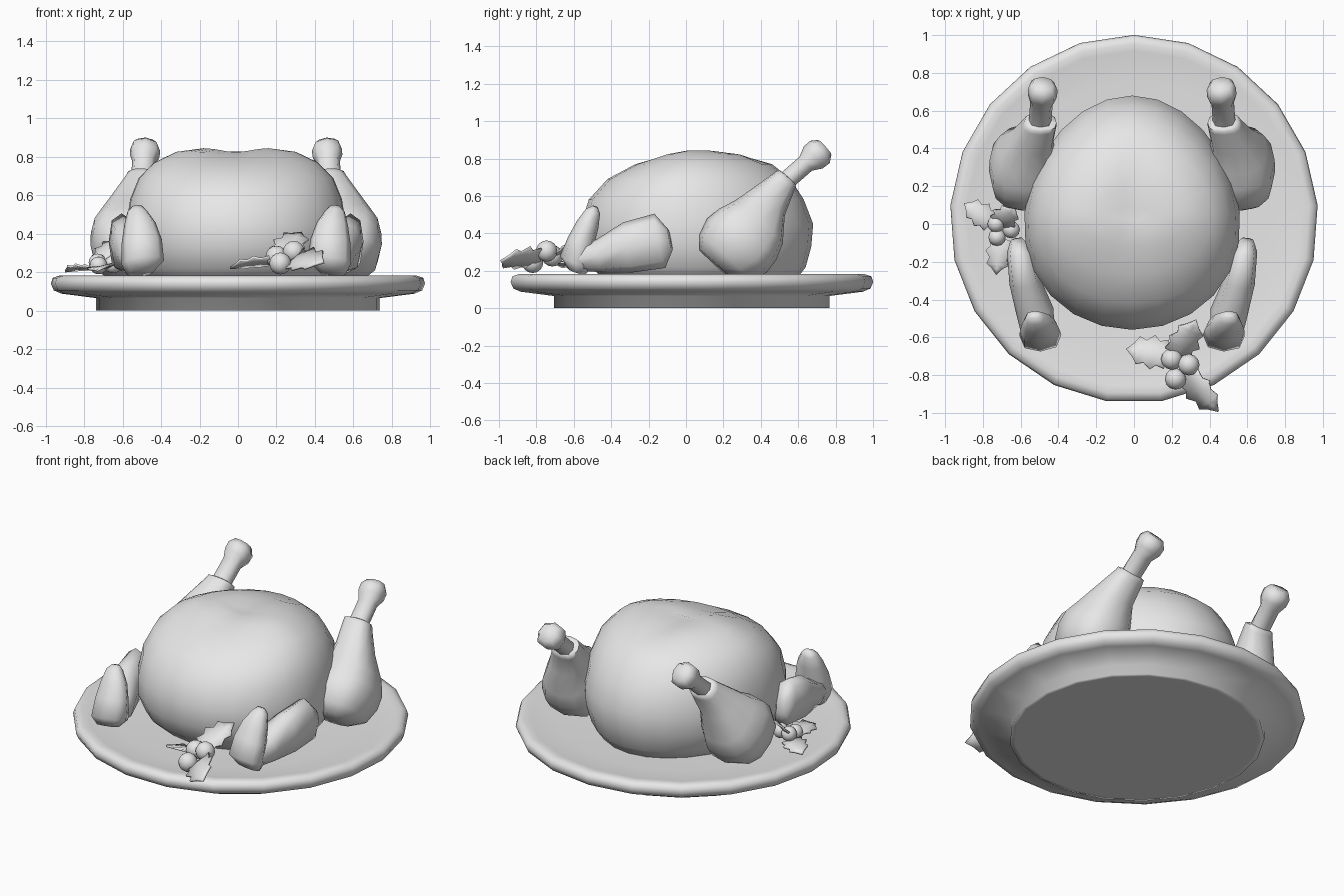
import bpy, bmesh, math
from mathutils import Vector, Matrix

cube = bpy.data.objects.get("Cube")
if cube:
    bpy.data.objects.remove(cube, do_unlink=True)

gray = bpy.data.materials.new("light gray")
gray.use_nodes = True
gray.diffuse_color = (0.8, 0.8, 0.8, 1)
gray.node_tree.nodes["Principled BSDF"].inputs["Base Color"].default_value = gray.diffuse_color

MIDDLE = -0.01  # mirror plane of the roast


def finish(name, bm, angle=70):
    """Turn a bmesh into a smooth shaded object."""
    bmesh.ops.recalc_face_normals(bm, faces=bm.faces)
    mesh = bpy.data.meshes.new(name)
    bm.to_mesh(mesh)
    bm.free()
    obj = bpy.data.objects.new(name, mesh)
    bpy.context.collection.objects.link(obj)
    mesh.materials.append(gray)
    bpy.ops.object.select_all(action="DESELECT")
    obj.select_set(True)
    bpy.context.view_layer.objects.active = obj
    bpy.ops.object.shade_smooth_by_angle(angle=math.radians(angle))
    return obj


def skin(bm, rings):
    """Bridge rings of points and close both ends."""
    loops = [[bm.verts.new(p) for p in ring] for ring in rings]
    n = len(loops[0])
    for a, b in zip(loops, loops[1:]):
        for i in range(n):
            j = (i + 1) % n
            bm.faces.new((a[i], a[j], b[j], b[i]))
    bm.faces.new(loops[0])
    bm.faces.new(loops[-1])


def turn(count, start=0.0):
    return [start + math.tau * i / count for i in range(count)]


def full(value):
    """Push a sine or cosine outwards for a slightly boxy section."""
    return math.copysign(abs(value) ** 0.8, value)


def limb(name, stations, axis, sides=10):
    """Rounded tube: stations (centre, radius along x, radius across), made for both sides."""
    d = Vector(axis).normalized()
    u = (Vector((1, 0, 0)) - d * d.x).normalized()
    v = d.cross(u)
    for side, sx in (("left", 1), ("right", -1)):
        bm = bmesh.new()
        rings = []
        for c, rx, rn in stations:
            pts = [Vector(c) + u * rx * full(math.cos(t)) + v * rn * full(math.sin(t))
                   for t in turn(sides)]
            rings.append([(MIDDLE + (p.x - MIDDLE) * sx, p.y, p.z) for p in pts])
        skin(bm, rings)
        finish(f"{side}_{name}", bm)


# Platter: a turned profile with a foot and a shallow dish
profile = [(0.71, 0), (0.74, 0), (0.74, 0.065), (0.92, 0.088), (0.96, 0.105), (0.975, 0.14),
           (0.965, 0.17), (0.93, 0.182), (0.89, 0.175), (0.72, 0.16)]
bm = bmesh.new()
skin(bm, [[(r * math.cos(t), 0.026 + r * math.sin(t), z) for t in turn(21, math.pi / 2)]
          for r, z in profile])
finish("platter", bm, 95)

# Roast body: stacked egg-shaped rings (z, half width, front y, back y)
levels = [(0.14, 0.47, -0.42, 0.58), (0.22, 0.53, -0.51, 0.64), (0.33, 0.57, -0.56, 0.67),
          (0.45, 0.57, -0.56, 0.68), (0.58, 0.55, -0.52, 0.63), (0.69, 0.505, -0.42, 0.56),
          (0.77, 0.425, -0.27, 0.46), (0.825, 0.31, -0.12, 0.32), (0.845, 0.17, -0.03, 0.2),
          (0.842, 0.07, 0.02, 0.1)]
bm = bmesh.new()
rings = []
for z, w, front, back in levels:
    ring = []
    for t in turn(24):
        s, c = math.sin(t), math.cos(t)
        x = w * c * (1 - 0.1 * s)
        y = 0.06 + s * (back - 0.06 if s > 0 else 0.06 - front)
        cleft = 0.022 * math.exp(-(x / 0.1) ** 2) if z > 0.8 else 0
        ring.append((MIDDLE + x, y, z - cleft))
    rings.append(ring)
skin(bm, rings)
finish("roast_body", bm)

# Drumsticks: flesh, then the bone with its knob
flesh = [((0.57, 0.145, 0.245), 0.1, 0.1), ((0.565, 0.205, 0.272), 0.165, 0.18),
         ((0.56, 0.273, 0.335), 0.188, 0.215), ((0.56, 0.33, 0.395), 0.185, 0.205),
         ((0.55, 0.39, 0.46), 0.155, 0.172), ((0.522, 0.445, 0.57), 0.115, 0.112),
         ((0.48, 0.525, 0.675), 0.09, 0.072), ((0.475, 0.54, 0.695), 0.085, 0.066),
         ((0.475, 0.542, 0.70), 0.06, 0.05)]
limb("drumstick_flesh", flesh, (-0.06, 0.67, 0.74), 12)
bone = [((0.48, 0.50, 0.65), 0.06, 0.05), ((0.47, 0.64, 0.772), 0.06, 0.05),
        ((0.465, 0.68, 0.805), 0.078, 0.077), ((0.462, 0.715, 0.835), 0.078, 0.08),
        ((0.46, 0.742, 0.86), 0.055, 0.053)]
limb("drumstick_bone", bone, (-0.03, 0.2, 0.18), 8)

# Wings: upper part lying along the body, and a tip folded up at the front
upper = [((0.6, -0.085, 0.365), 0.035, 0.06), ((0.585, -0.14, 0.36), 0.068, 0.148),
         ((0.555, -0.31, 0.325), 0.085, 0.136), ((0.505, -0.46, 0.28), 0.1, 0.09),
         ((0.485, -0.60, 0.26), 0.085, 0.06)]
limb("wing_upper", upper, (0.15, 1, 0.2), 8)
tip = [((0.49, -0.585, 0.195), 0.07, 0.05), ((0.475, -0.59, 0.25), 0.111, 0.09),
       ((0.48, -0.56, 0.36), 0.105, 0.073), ((0.49, -0.525, 0.45), 0.082, 0.06),
       ((0.505, -0.497, 0.518), 0.05, 0.04), ((0.505, -0.485, 0.543), 0.025, 0.015)]
limb("wing_tip", tip, (0.1, 0.35, 1), 8)


# Holly
def leaf(name, base, end, width, roll):
    """Spiky leaf folded along its midrib."""
    base, end = Vector(base), Vector(end)
    d = end - base
    u = d.normalized().cross(Vector((0, 0, 1))).normalized()
    u = Matrix.Rotation(math.radians(roll), 3, d) @ u
    up = u.cross(d).normalized()
    edge = [(0.08, 0.3), (0.12, 0.85), (0.3, 0.7), (0.42, 1.0), (0.58, 0.65), (0.74, 0.8), (0.84, 0.4)]
    bm = bmesh.new()
    start, last = bm.verts.new(base), bm.verts.new(end)
    rib = [bm.verts.new(base + d * t + up * 0.015 * math.sin(math.pi * t)) for t, _ in edge]
    for s in (1, -1):
        rim = [bm.verts.new(base + d * t + u * s * w * width + up * 0.02 * w) for t, w in edge]
        for i in range(len(edge) - 1):
            bm.faces.new((rib[i], rib[i + 1], rim[i + 1], rim[i]))
        bm.faces.new((start, rib[0], rim[0]))
        bm.faces.new((rib[-1], last, rim[-1]))
    obj = finish(name, bm)
    solid = obj.modifiers.new("thickness", "SOLIDIFY")
    solid.thickness = 0.012


def berry(name, centre, radius):
    bm = bmesh.new()
    bmesh.ops.create_uvsphere(bm, u_segments=12, v_segments=8, radius=radius,
                              matrix=Matrix.Translation(centre))
    finish(name, bm)


front_berries = [(0.2, -0.715, 0.28), (0.29, -0.745, 0.305), (0.22, -0.82, 0.245)]
side_berries = [(-0.73, 0.0, 0.25), (-0.65, -0.03, 0.24), (-0.725, -0.07, 0.235)]
for group, places, radius in (("front", front_berries, 0.057), ("side", side_berries, 0.046)):
    for i, place in enumerate(places):
        berry(f"{group}_berry_{i + 1}", place, radius)

front_leaves = [((0.2, -0.7, 0.24), (-0.04, -0.665, 0.215), 0.095, 15),
                ((0.22, -0.7, 0.28), (0.33, -0.51, 0.41), 0.09, 15),
                ((0.27, -0.78, 0.26), (0.445, -0.995, 0.255), 0.095, 38)]
side_leaves = [((-0.74, 0.0, 0.215), (-0.9, 0.11, 0.21), 0.072, 10),
               ((-0.7, -0.06, 0.22), (-0.73, -0.27, 0.215), 0.072, 10),
               ((-0.72, 0.0, 0.25), (-0.63, 0.09, 0.37), 0.072, 10)]
for group, leaves in (("front", front_leaves), ("side", side_leaves)):
    for i, spec in enumerate(leaves):
        leaf(f"{group}_leaf_{i + 1}", *spec)
